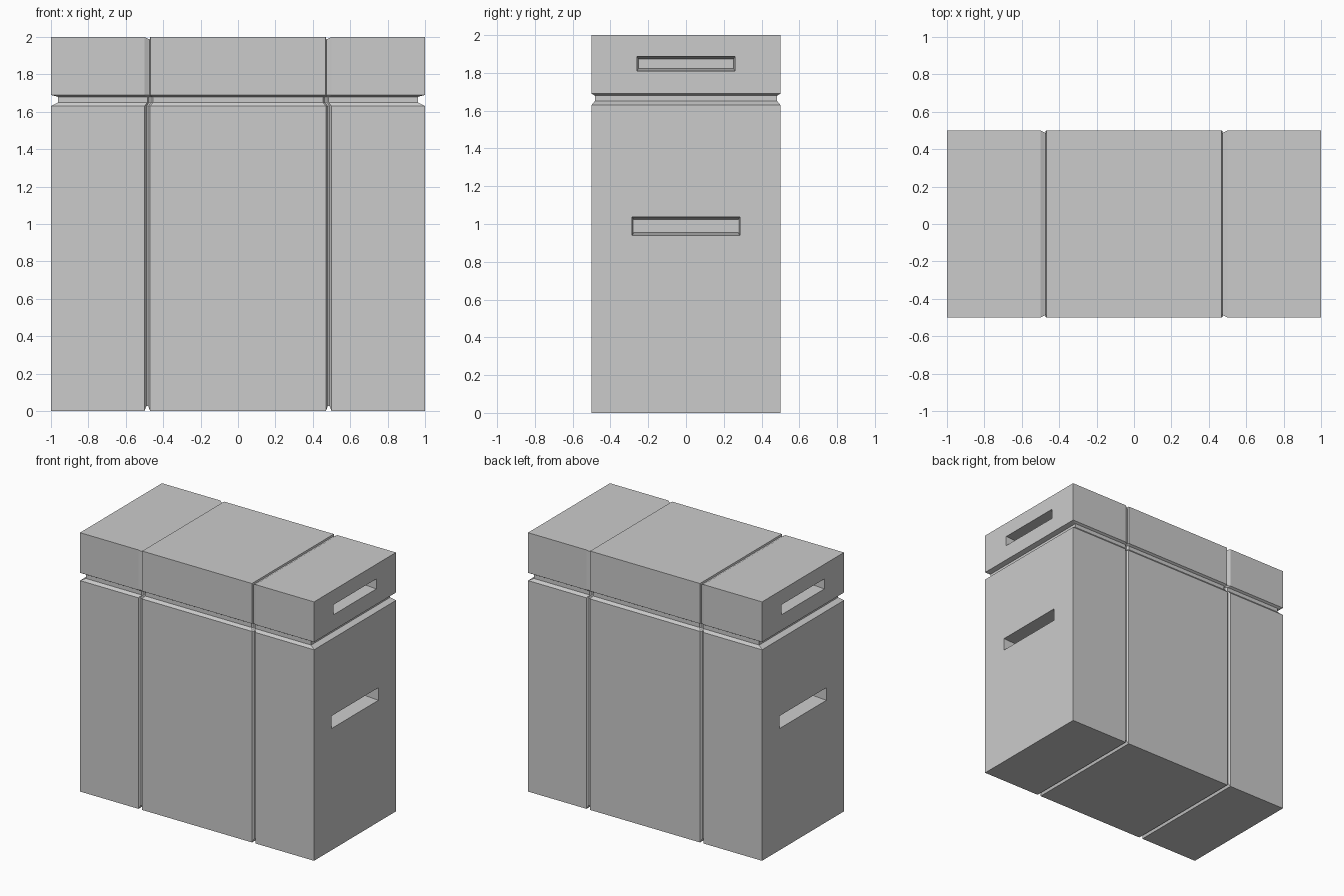
import bpy, bmesh

if "Cube" in bpy.data.objects:
    bpy.data.objects.remove(bpy.data.objects["Cube"])


def make_object(name, bm):
    bmesh.ops.recalc_face_normals(bm, faces=bm.faces)
    mesh = bpy.data.meshes.new(name)
    bm.to_mesh(mesh)
    bm.free()
    ob = bpy.data.objects.new(name, mesh)
    bpy.context.collection.objects.link(ob)
    return ob


def loft(bm, rings):
    for a, b in zip(rings, rings[1:]):
        for i in range(len(a)):
            j = (i + 1) % len(a)
            bm.faces.new((a[i], a[j], b[j], b[i]))


# Half cross-section (y, z, inset of the end face): body, neck, lid
PROFILE = [(0.5, 0, 0), (0.5, 1.63, 0), (0.483, 1.65, 0.037),
           (0.483, 1.68, 0.037), (0.5, 1.69, 0), (0.5, 2, 0)]

# Strap groove stations: (lid x, lid depth, body x, body side depth, bottom depth)
GROOVE = [(0.50, 0, 0.50, 0, 0), (0.478, 0.011, 0.49, 0.014, 0.027),
          (0.472, 0.013, 0.48, 0.014, 0.027), (0.469, 0, 0.47, 0, 0)]
END = (1.0, 0, 1.0, 0, 0)


def ring(bm, station, sign):
    lid_x, lid_d, body_x, body_d, bottom_d = station
    right = []
    for i, (y, z, inset) in enumerate(PROFILE):
        lid = i >= 4
        x = lid_x if lid else body_x
        if station is END:
            x -= inset
        elif inset:
            x -= 0.015
        y -= lid_d if lid else body_d
        z += bottom_d if i == 0 else (-lid_d if i == 5 else 0)
        right.append((sign * x, y, z))
    left = [(x, -y, z) for x, y, z in reversed(right)]
    return [bm.verts.new(p) for p in right + left]


# Chest shell lofted along its length, with both grooves and the neck
bm = bmesh.new()
stations = [END] + GROOVE
rings = [ring(bm, s, -1) for s in stations]
rings += [ring(bm, s, 1) for s in reversed(stations)]
loft(bm, rings)
for r in (rings[0], rings[-1]):
    n = len(r)
    for i in range(n // 2 - 1):
        bm.faces.new((r[i], r[i + 1], r[n - 2 - i], r[n - 1 - i]))
chest = make_object("chest_shell", bm)


# Handle recesses on both ends
def cut_handle(name, sign, half_y, z0, z1, depth=0.15):
    bm = bmesh.new()
    rects = []
    for x, dy, dz in ((1.02, 0, 0), (0.999, 0, 0), (1 - depth, 0.008, 0.014)):
        h, a, b = half_y - dy, z0 + dz, z1 - dz
        rects.append([bm.verts.new((sign * x, y, z))
                      for y, z in ((-h, a), (h, a), (h, b), (-h, b))])
    loft(bm, rects)
    bm.faces.new(rects[0])
    bm.faces.new(rects[-1])
    cutter = make_object(name, bm)
    cutter.hide_render = True
    mod = chest.modifiers.new(name, 'BOOLEAN')
    mod.operation = 'DIFFERENCE'
    mod.solver = 'EXACT'
    mod.object = cutter
    bpy.context.view_layer.objects.active = chest
    bpy.ops.object.modifier_apply(modifier=mod.name)
    bpy.data.objects.remove(cutter)


for sign in (-1, 1):
    cut_handle("lid_handle_cutter", sign, 0.26, 1.81, 1.887)
    cut_handle("body_handle_cutter", sign, 0.285, 0.94, 1.037)
